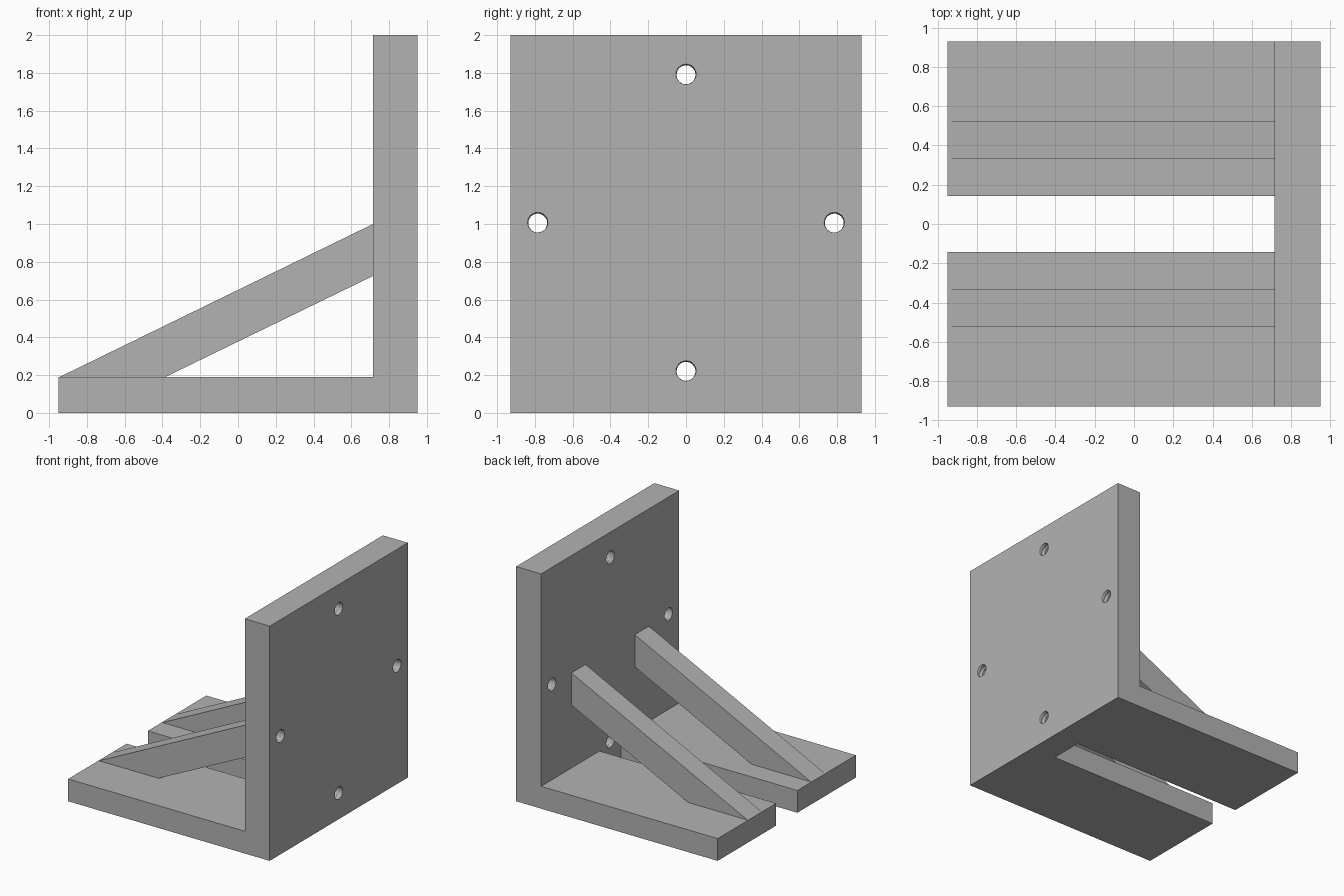
import bpy, bmesh, math

if "Cube" in bpy.data.objects:
    bpy.data.objects.remove(bpy.data.objects["Cube"], do_unlink=True)

X0, X1, X2 = -0.95, 0.715, 0.95   # toe, inner face and outer face of the bracket
HALF, BASE = 0.93, 0.19           # half depth and base thickness

grey = bpy.data.materials.new("plain grey")
grey.use_nodes = True
colour = (0.45, 0.45, 0.45, 1)
grey.diffuse_color = colour
grey.node_tree.nodes["Principled BSDF"].inputs["Base Color"].default_value = colour


def finish(name, bm):
    bmesh.ops.recalc_face_normals(bm, faces=bm.faces)
    mesh = bpy.data.meshes.new(name)
    bm.to_mesh(mesh)
    bm.free()
    mesh.materials.append(grey)
    obj = bpy.data.objects.new(name, mesh)
    bpy.context.collection.objects.link(obj)
    return obj


def extrude_profile(name, points, y0, y1):
    """Prism from an x-z profile, running from y0 to y1."""
    bm = bmesh.new()
    face = bm.faces.new([bm.verts.new((x, y0, z)) for x, z in points])
    out = bmesh.ops.extrude_face_region(bm, geom=[face])
    verts = [v for v in out["geom"] if isinstance(v, bmesh.types.BMVert)]
    bmesh.ops.translate(bm, verts=verts, vec=(0, y1 - y0, 0))
    return finish(name, bm)


def box(name, x0, x1, y0, y1, z0, z1):
    return extrude_profile(name, [(x0, z0), (x1, z0), (x1, z1), (x0, z1)], y0, y1)


def thread_cutters(centres, pitch=0.036, sides=24, steps=6):
    """Screw-shaped cutters running along x through the plate."""
    bm = bmesh.new()
    count = round((X2 - X1 + 0.1) / pitch * steps)
    for cy, cz in centres:
        rings = []
        for i in range(count + 1):
            x = X2 + 0.05 - i * pitch / steps
            ring = []
            for j in range(sides):
                a = math.tau * j / sides
                wave = math.cos(math.tau * (x - X2) / pitch - a + math.pi / 2)
                r = 0.0535 + 0.0035 * wave
                ring.append(bm.verts.new((x, cy + r * math.cos(a), cz + r * math.sin(a))))
            rings.append(ring)
        for a, b in zip(rings, rings[1:]):
            for j in range(sides):
                k = (j + 1) % sides
                bm.faces.new((a[j], a[k], b[k], b[j]))
        bm.faces.new(rings[0])
        bm.faces.new(rings[-1])
    return finish("thread_cutter", bm)


# Upright plate with four threaded holes
plate = box("upright_plate", X1, X2, -HALF, HALF, 0, 2)
MID, REACH = 1.005, 0.785
cutter = thread_cutters([(0, MID + REACH), (0, MID - REACH), (REACH, MID), (-REACH, MID)])
cutter.hide_render = True
cutter.hide_viewport = True
cut = plate.modifiers.new("holes", "BOOLEAN")
cut.operation = "DIFFERENCE"
cut.solver = "EXACT"
cut.object = cutter

# Two base feet with a slot between them, each with a slanted brace
brace = [(-0.945, BASE), (-0.385, BASE), (X1, 0.725), (X1, 1.0)]
for side, s in (("left", 1), ("right", -1)):
    near, far = sorted((s * 0.143, s * HALF))
    box(f"base_foot_{side}", X0, X1, near, far, 0, BASE)
    near, far = sorted((s * 0.332, s * 0.521))
    extrude_profile(f"brace_{side}", brace, near, far)
